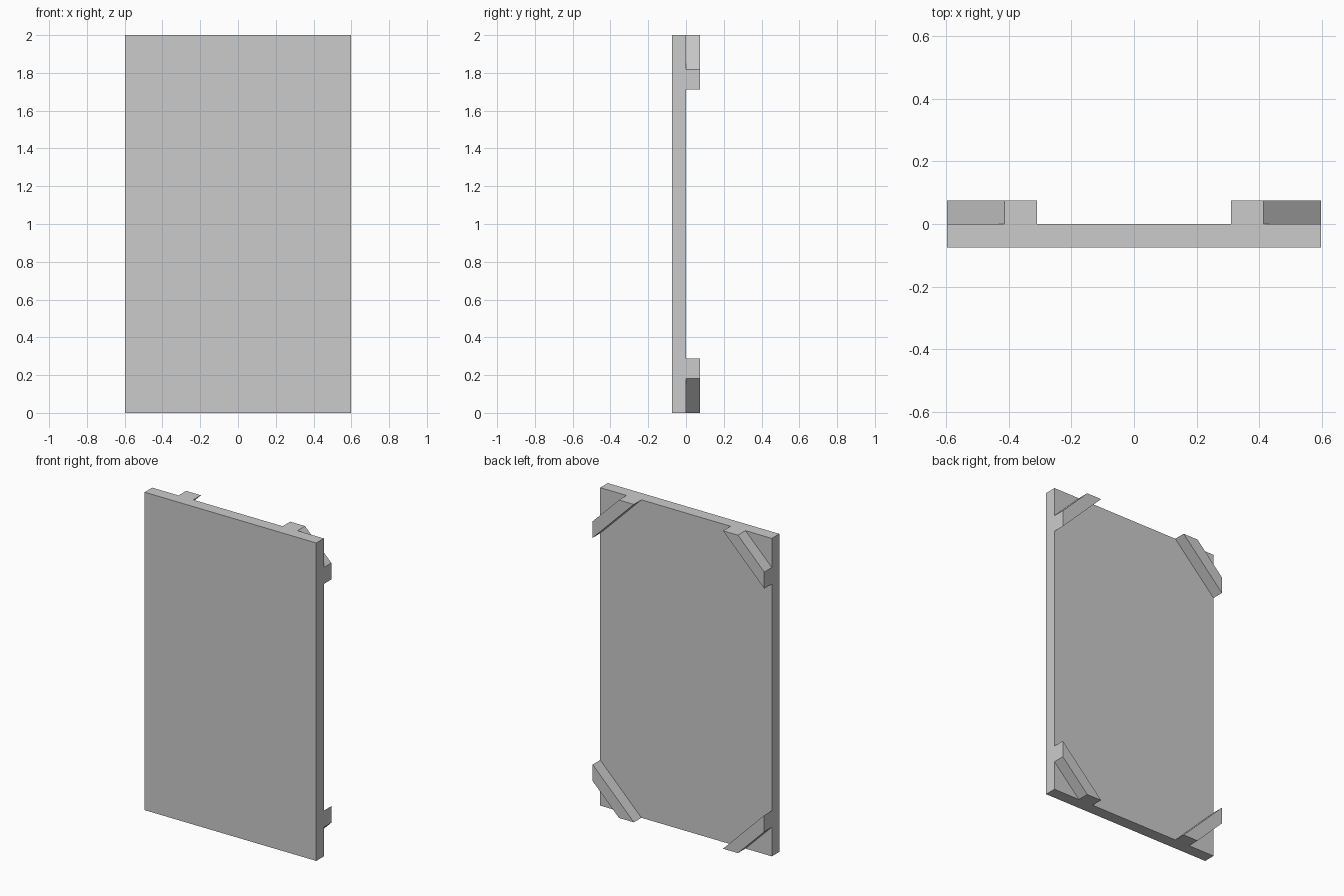
import bpy
import bmesh

cube = bpy.data.objects.get("Cube")
if cube:
    bpy.data.objects.remove(cube, do_unlink=True)

HALF_W, HEIGHT, THICK = 0.597, 2.0, 0.075
INNER, OUTER = 0.287, 0.183   # brace edges, measured along the panel from each corner

grey = bpy.data.materials.new("plain_grey")
grey.use_nodes = True
colour = (0.6, 0.6, 0.6, 1)
grey.diffuse_color = colour
grey.node_tree.nodes["Principled BSDF"].inputs["Base Color"].default_value = colour


def slab(name, outline, y0, y1):
    """Extrude an outline in the xz plane from y0 to y1."""
    bm = bmesh.new()
    face = bm.faces.new([bm.verts.new((x, y0, z)) for x, z in outline])
    out = bmesh.ops.extrude_face_region(bm, geom=[face])
    verts = [v for v in out["geom"] if isinstance(v, bmesh.types.BMVert)]
    bmesh.ops.translate(bm, verts=verts, vec=(0, y1 - y0, 0))
    bmesh.ops.recalc_face_normals(bm, faces=bm.faces)
    mesh = bpy.data.meshes.new(name)
    bm.to_mesh(mesh)
    bm.free()
    mesh.materials.append(grey)
    obj = bpy.data.objects.new(name, mesh)
    bpy.context.collection.objects.link(obj)
    return obj


# Flat main panel
slab("panel", [(-HALF_W, 0), (HALF_W, 0), (HALF_W, HEIGHT), (-HALF_W, HEIGHT)], -THICK, 0)

# Diagonal brace across each back corner, ends flush with the panel edges
for side, sx in (("left", 1), ("right", -1)):
    for level, z0, sz in (("bottom", 0, 1), ("top", HEIGHT, -1)):
        corner = [(OUTER, 0), (INNER, 0), (0, INNER), (0, OUTER)]
        outline = [(sx * (HALF_W - a), z0 + sz * b) for a, b in corner]
        slab(f"{level}_{side}_brace", outline, 0, THICK)
